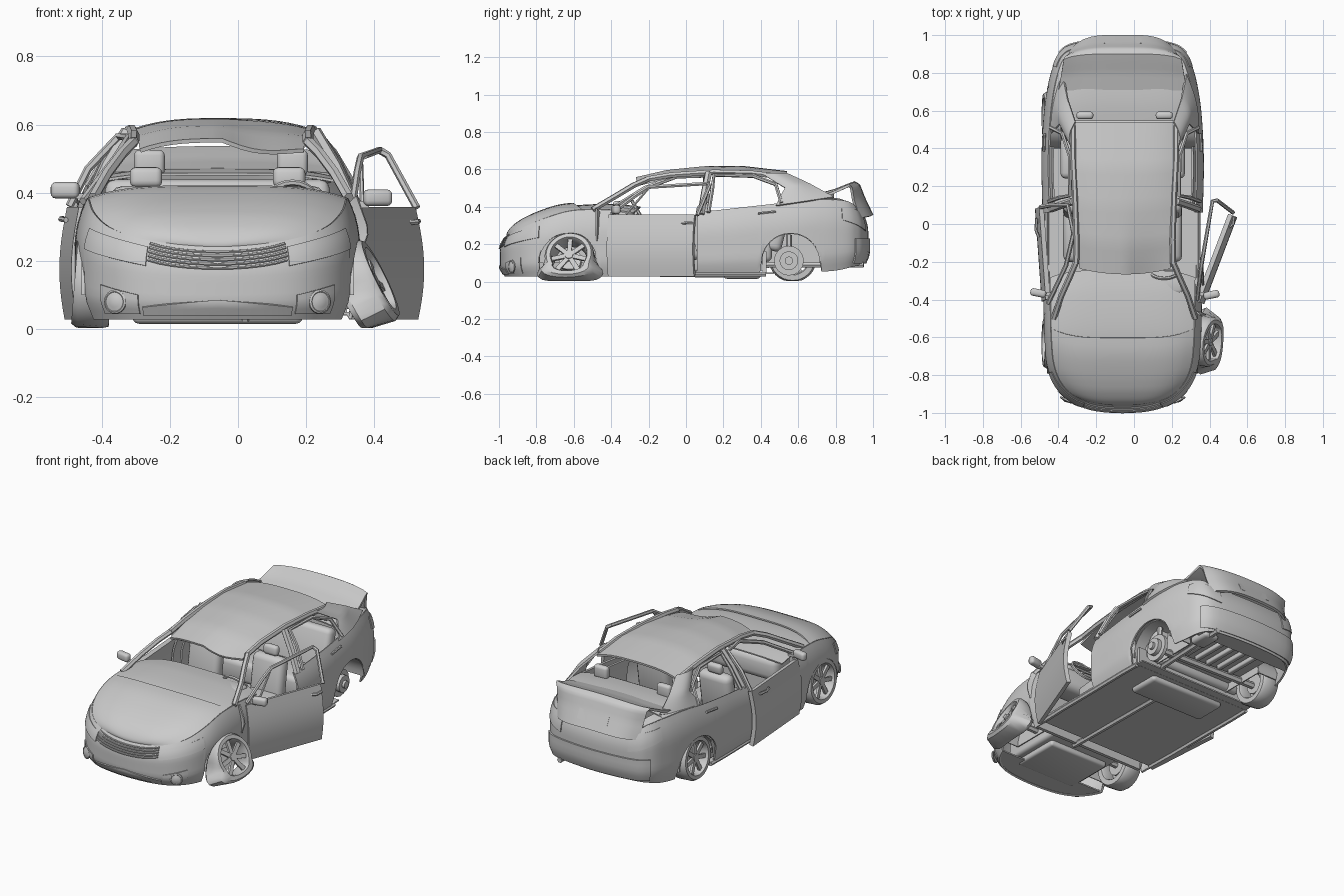
import bpy, bmesh, math
from mathutils import Vector, Matrix

old = bpy.data.objects.get("Cube")
if old:
    bpy.data.objects.remove(old, do_unlink=True)

paint = bpy.data.materials.new("plain grey")
paint.use_nodes = True
GREY = (0.6, 0.6, 0.6, 1)
paint.diffuse_color = GREY
paint.node_tree.nodes["Principled BSDF"].inputs["Base Color"].default_value = GREY
parts = []
CX = -0.06  # centre line of the body


def add(name, data):
    ob = bpy.data.objects.new(name, data)
    bpy.context.collection.objects.link(ob)
    data.materials.append(paint)
    parts.append(ob)
    return ob


def mesh_from(name, bm):
    me = bpy.data.meshes.new(name)
    bm.to_mesh(me)
    bm.free()
    return add(name, me)


def grid(name, f, nu, nv, thick=0.008, keep=None):
    """Sheet through f(a, b), a and b from 0 to 1."""
    bm = bmesh.new()
    vs = [[bm.verts.new(f(i / nu, j / nv)) for j in range(nv + 1)] for i in range(nu + 1)]
    for i in range(nu):
        for j in range(nv):
            if keep is None or keep((i + .5) / nu, (j + .5) / nv):
                bm.faces.new((vs[i][j], vs[i + 1][j], vs[i + 1][j + 1], vs[i][j + 1]))
    bmesh.ops.remove_doubles(bm, verts=bm.verts, dist=1e-5)
    bmesh.ops.delete(bm, geom=[v for v in bm.verts if not v.link_faces], context='VERTS')
    mod = mesh_from(name, bm).modifiers.new("thickness", 'SOLIDIFY')
    mod.thickness, mod.offset = thick, 0


def box(name, centre, size, bevel=0.0, tilt=0.0, yaw=0.0):
    bm = bmesh.new()
    bmesh.ops.create_cube(bm, size=1)
    turn = Matrix.Rotation(yaw, 4, 'Z') @ Matrix.Rotation(tilt, 4, 'X')
    bm.transform(Matrix.Translation(centre) @ turn @ Matrix.Diagonal((*size, 1)))
    ob = mesh_from(name, bm)
    if bevel:
        mod = ob.modifiers.new("round", 'BEVEL')
        mod.width, mod.segments = bevel, 3


def beam(name, pts, r=0.012, closed=False, sides=1):
    cu = bpy.data.curves.new(name, 'CURVE')
    cu.dimensions, cu.bevel_depth, cu.bevel_resolution = '3D', r, sides
    cu.use_fill_caps = True
    sp = cu.splines.new('POLY')
    sp.points.add(len(pts) - 1)
    for p, co in zip(sp.points, pts):
        p.co = (*co, 1)
    sp.use_cyclic_u = closed
    add(name, cu)


def ring(centre, r, axis, n=24):
    q = Vector(axis).to_track_quat('Z', 'Y')
    return [Vector(centre) + q @ Vector((r * math.cos(a), r * math.sin(a), 0))
            for a in (2 * math.pi * k / n for k in range(n))]


# Half plan outline from nose to tail: half width, y, top z, bottom z
PLAN = [(0, -.99, .24, .03), (.16, -.977, .25, .03), (.27, -.938, .27, .03),
        (.35, -.86, .3, .03), (.395, -.75, .34, .03), (.41, -.6, .378, .03),
        (.415, -.4, .38, .03), (.42, -.2, .358, .03), (.42, .06, .37, .03),
        (.425, .3, .395, .035), (.42, .48, .415, .035), (.405, .65, .435, .05),
        (.375, .8, .435, .06), (.33, .9, .42, .08), (.24, .95, .385, .09), (0, .97, .375, .09)]
N = len(PLAN) - 1
WHEELS = (-.63, .56)
ARCH = .158


def row(i):
    s = 1
    if i < 0:
        i, s = -i, -1
    if i > N:
        i, s = 2 * N - i, -s
    return Vector((PLAN[i][0] * s, *PLAN[i][1:]))


def plan(u):
    i = math.floor(u)
    t = u - i
    a, b, c, d = (row(i + k) for k in (-1, 0, 1, 2))
    return b + (c - a) * (t / 2) + (a * 2 - b * 5 + c * 4 - d) * (t * t / 2) \
        + (b * 3 - a - c * 3 + d) * (t ** 3 / 2)


def shell(u, z=None, off=0.0):
    """Point on the body side; u below 0 is the right half, z defaults to the top edge."""
    p, d = plan(u), plan(u + .02) - plan(u - .02)
    z = p[2] if z is None else z
    t = (z - p[3]) / (p[2] - p[3])
    off -= .025 * max(0, .2 - t) / .2 + .035 * max(0, t - .6) ** 2 / .16
    n = Vector((d[1], -d[0])).normalized()
    return Vector((CX + p[0] + n.x * off, p[1] + n.y * off, z))


def body(a, b):
    u = (a * 2 - 1) * N
    p = plan(u)
    low = p[3]
    for yc in WHEELS:
        if abs(p[1] - yc) < ARCH:
            low = max(low, .1 + math.sqrt(ARCH ** 2 - (p[1] - yc) ** 2))
    return shell(u, low + (p[2] - low) * b)


# Body shell with wheel arches and front doorways
def not_doorway(a, b):
    return not (6.1 < abs(a * 2 - 1) * N < 8 and b > .12)


grid("body_shell", body, N * 24, 12, .01, not_doorway)


def span(name, u0, u1, crown, sweep=0.0, z=None):
    """Panel stretched between the left and right edges of the shell."""
    def f(a, b):
        u, v = u0 + (u1 - u0) * a, b * 2 - 1
        p = shell(u, z).lerp(shell(-u, z), b)
        bulge = 1 - v ** 4
        return p + Vector((0, sweep * a * bulge, crown(a) * bulge))
    grid(name, f, 20, 20)


span("hood", 0, 5.25, lambda a: .036 * min(1, a * 1.8), -.05)
span("cowl", 4.8, 6.6, lambda a: .024 + .008 * a, .04)
span("rear_deck", 10.4, 12, lambda a: .03)
span("floor_pan", 6, 10, lambda a: 0, 0, .045)
span("front_undertray", 0, 3.6, lambda a: 0, 0, .04)
span("rear_undertray", 12.3, N, lambda a: .0, 0, .1)


def flange(a, b):
    u = 11.8 + (N - 11.8) * 2 * a
    return shell(u, None, -.06 * b) + Vector((0, 0, .01 * b))


grid("trunk_gutter", flange, 60, 2)


# Panel laid on the shell between two outline stations
def plate(name, u0, u1, lo, hi, off=.006, thick=.008):
    def f(a, b):
        u = u0 + (u1 - u0) * a
        return shell(u, lo(a) + (hi(a) - lo(a)) * b, off)
    grid(name, f, 16, 4, thick)


for s, side in ((1, "left"), (-1, "right")):
    plate(side + "_headlight", s * 1.4, s * 3.7, lambda a: .185 + .05 * a, lambda a: .24 + .055 * a)
    plate(side + "_tail_light", s * 12.3, s * 14.1, lambda a: .33 - .06 * a, lambda a: .4 - .03 * a)
    plate(side + "_fog_panel", s * 1.6, s * 2.8, lambda a: .045, lambda a: .1 + .03 * a)
    plate(side + "_rear_door_lining", s * 8.15, s * 9.6, lambda a: .06, lambda a: .355 + .03 * a, -.03, .01)
    spot = shell(s * 2.25, .08, .012)
    aim = Vector((s * .5, -1, 0)).to_track_quat('Z', 'Y')
    beam(side + "_fog_ring", ring(spot, .03, (s * .5, -1, 0)), .006, True)
    grid(side + "_fog_lens", lambda a, b, c=spot, q=aim: c + q @ Vector(
        (.03 * b * math.cos(a * 2 * math.pi), .03 * b * math.sin(a * 2 * math.pi), .008 * (1 - b))), 20, 2)
    beam(side + "_rear_handle", [shell(s * u, z, .012) for u, z in ((9.45, .365), (9.8, .372), (10, .375))], .007)
    beam(side + "_sill", [shell(s * u, .04, .0) for u in (6, 7, 8, 9, 9.7)], .014)
plate("lower_intake", -1.5, 1.5, lambda a: .04, lambda a: .085 - .04 * abs(a - .5))
plate("rear_bumper_lip", 13, 2 * N - 13, lambda a: .1, lambda a: .23, .008, .014)
for k in range(5):
    beam("grille_bar", [shell(i * .27, .178 + .012 * k + .025 * (i / 5) ** 2, .01)
                        for i in range(-5, 6)], .0045)

# Roof skin, pillars and rear quarter panels
ROOF = [(-.265, .55), (-.1, .588), (.1, .608), (.3, .61), (.54, .582)]


def roof_z(y):
    for (y0, z0), (y1, z1) in zip(ROOF, ROOF[1:]):
        if y <= y1 + 1e-6:
            return z0 + (z1 - z0) * (y - y0) / (y1 - y0)
    return ROOF[-1][1]


def roof(a, b):
    v = b * 2 - 1
    y = -.265 + .805 * a
    dent = .03 * (1 - a) ** 3 * math.sin(math.pi * max(0, v))
    return (CX + .013 + v * (.24 + .025 * a), y + .03 * v * v * (1 - a), roof_z(y) + .003 - .03 * abs(v) ** 3 - dent)


grid("roof", roof, 20, 16, .012)

for s, side in ((1, "left"), (-1, "right")):
    def at(h, y, z, s=s):
        return Vector((CX + .01 + s * h, y, z))

    beam(side + "_windscreen_pillar", [at(.375, -.5, .385), at(.335, -.38, .455), at(.29, -.28, .515),
                                       at(.256, -.2, .55)], .016)
    beam(side + "_roof_rail", [at(.256, -.21, .548), at(.255, -.08, .57), at(.262, .15, .585),
                               at(.272, .35, .58), at(.272, .52, .56)], .016)
    beam(side + "_middle_pillar", [at(.39, .08, .36), at(.335, .1, .48), at(.275, .12, .58)], .02)
    beam(side + "_rear_door_frame", [at(.4, .12, .37), at(.345, .14, .49), at(.29, .15, .57), at(.29, .36, .565),
                                     at(.33, .48, .52), at(.39, .51, .42)], .011)

    def quarter(a, b, at=at, s=s):
        front = (at(.275, .4, .58), at(.34, .53, .5), at(.39, .48, .405))
        rear = (at(.26, .54, .575), at(.3, .66, .52), at(.325, .79, .45))
        k = min(1, int(b * 2))
        t = b * 2 - k
        p, q = front[k].lerp(front[k + 1], t), rear[k].lerp(rear[k + 1], t)
        return p.lerp(q, a) + Vector((s * .02 * math.sin(math.pi * a), 0, 0))

    grid(side + "_rear_quarter", quarter, 10, 10, .012)


# Front doors: the left swung open, the right just ajar
def door(name, x0, x1, y0, y1, bulge, side):
    def f(a, b):
        out = bulge * math.sin(math.pi * min(1, b * .9 + .1))
        return (x0 + (x1 - x0) * a + side * out, y0 + (y1 - y0) * a - out * .4, .03 + .325 * b)
    grid(name, f, 8, 10, .025)


door("open_door", .335, .51, -.41, .05, .025, 1)
door("right_door", -.455, -.49, -.4, .09, .022, -1)
beam("right_door_frame", [(-.455, -.42, .375), (-.36, -.22, .5), (-.32, -.05, .562), (-.35, .1, .565),
                          (-.44, .1, .47), (-.495, .09, .36)], .012)
beam("right_door_handle", [(-.505, -.07, .32), (-.52, -.03, .322), (-.515, .03, .325)], .008)
box("right_mirror", (-.507, -.365, .407), (.085, .04, .048), .015, yaw=-.2)
box("right_mirror_arm", (-.455, -.37, .39), (.05, .02, .015))
beam("open_door_frame", [(.335, -.4, .36), (.35, -.27, .46), (.36, -.2, .505), (.415, .12, .525),
                         (.44, .125, .51), (.525, .06, .355)], .011)
beam("open_door_divider", [(.365, -.32, .36), (.36, -.2, .5)], .007)
beam("open_door_handle", [(.5, -.02, .312), (.525, 0, .314), (.53, .04, .316)], .008)
box("left_mirror", (.41, -.375, .385), (.085, .04, .048), .015, yaw=.2)
box("left_mirror_arm", (.365, -.37, .365), (.04, .02, .02))

# Torn flap of the left front wing, folded outward
grid("torn_wing", lambda a, b: (.325 + .06 * a * (1 - abs(b - .4)), -.46 - .02 * a, .2 + .17 * b + .02 * a), 4, 6)

# Trunk lid standing proud with its raised lip
LID = [(.71, .465), (.8, .49), (.9, .53), (.925, .515), (.95, .45), (.995, .355)]


def lid(a, b):
    k = min(len(LID) - 2, int(a * (len(LID) - 1)))
    t = a * (len(LID) - 1) - k
    y, z = (LID[k][i] + (LID[k + 1][i] - LID[k][i]) * t for i in (0, 1))
    v = b * 2 - 1
    return (CX + v * (.34 - .07 * a), y - .07 * a * v ** 4, z - .015 * v * v)


grid("trunk_lid", lid, 20, 16, .014)
box("number_recess", (CX, .967, .42), (.2, .008, .06), tilt=.45)


# Wheels, built about the x axis
def lathe(bm, prof, n=32):
    rings = [[bm.verts.new((x, r * math.cos(a), r * math.sin(a)))
              for a in (2 * math.pi * k / n for k in range(n))] for x, r in prof]
    for p, q in zip(rings, rings[1:]):
        for k in range(n):
            m = (k + 1) % n
            bm.faces.new((p[k], p[m], q[m], q[k]))


def wheel(name, centre, r, out, camber=0.0, yaw=0.0, flat=False):
    bm = bmesh.new()
    w = .055
    lathe(bm, [(-w, r * .7), (-w, r * .92), (-w * .7, r), (w * .7, r), (w, r * .92), (w, r * .76),
               (w * .8, r * .72), (-w * .8, r * .66), (-w, r * .7)])
    lathe(bm, [(w * .8, .001), (w * .8, r * .16), (w * .3, r * .2), (w * .3, .001)])
    lathe(bm, [(-w * .5, .001), (-w * .5, r * .45), (-w * .2, r * .45), (-w * .2, .001)])
    for k in range(7):
        got = bmesh.ops.create_cube(bm, size=1)["verts"]
        m = Matrix.Rotation(k * 2 * math.pi / 7, 4, 'X') @ Matrix.Translation((w * .6, 0, r * .44))
        bmesh.ops.transform(bm, verts=got, matrix=m @ Matrix.Diagonal((.014, .024, r * .56, 1)))
    if out < 0:
        bm.transform(Matrix.Rotation(math.pi, 4, 'Z'))
    bm.transform(Matrix.Translation(centre) @ Matrix.Rotation(yaw, 4, 'Z') @ Matrix.Rotation(camber, 4, 'Y'))
    for v in bm.verts:
        if flat and v.co.z < .1:  # burst tyre spread on the ground
            v.co.y += (v.co.y - centre[1]) * (.1 - v.co.z) * 11
        v.co.z = max(v.co.z, .003)
    bmesh.ops.recalc_face_normals(bm, faces=bm.faces)
    mesh_from(name, bm)


wheel("right_front_wheel", (-.425, -.63, .135), .135, -1, .08)
wheel("right_rear_wheel", (-.425, .57, .13), .13, -1, .08)
wheel("left_front_wheel", (.37, -.62, .125), .132, 1, -.45, -.15, True)

# Bare left rear hub with its strut
for name, x, r, depth in (("brake_disc", .29, .08, .02), ("brake_drum", .3, .05, .05), ("hub", .325, .022, .03)):
    beam(name, [(x - depth / 2, .55, .112), (x + depth / 2, .55, .112)], r, sides=6)
beam("strut", [(.28, .55, .12), (.27, .55, .25)], .016)
beam("rear_axle", [(-.4, .56, .12), (.29, .55, .11)], .02)
beam("front_axle", [(-.4, -.63, .13), (.34, -.62, .13)], .018)

# Wheel wells: an arched roof and an inner wall
for s in (1, -1):
    for yc in WHEELS:
        def arc(a, r, h, s=s, yc=yc):
            return (CX + s * h, yc - r * math.cos(math.pi * a), .1 + r * math.sin(math.pi * a))

        grid("wheel_well", lambda a, b: arc(a, ARCH, .25 + .15 * b), 16, 2, .006)
        grid("well_wall", lambda a, b: arc(a, ARCH * b, .25), 16, 2, .006)

# Underside: engine, rear floor, exhaust
box("engine_bay", (CX, -.68, .17), (.48, .4, .22), .02)
box("sump", (CX, -.7, .06), (.4, .3, .06), .015)
box("bulkhead", (CX, -.47, .2), (.74, .02, .32))
box("rear_floor", (CX, .66, .155), (.5, .52, .02))
box("rear_step", (CX, .42, .1), (.76, .02, .12))
for k in range(5):
    box("floor_rib", (CX - .16 + k * .08, .72, .135), (.03, .3, .03), .008)
box("fuel_tank", (CX, .3, .04), (.5, .2, .05), .02)
beam("exhaust_pipe", [(.02, -.5, .045), (.02, .2, .035), (.16, .45, .09), (.18, .95, .09)], .016)
box("silencer", (.17, .82, .1), (.1, .14, .05), .02)

# Cabin: dashboard, seats, steering wheel
box("dashboard", (CX, -.35, .31), (.7, .16, .14), .04)
box("instrument_hood", (.16, -.32, .38), (.2, .1, .05), .02)
box("console", (CX, -.1, .12), (.1, .45, .14), .02)
for x, side in ((.15, "left"), (-.27, "right")):
    box(side + "_seat_cushion", (x, -.06, .16), (.21, .28, .11), .035, .1)
    box(side + "_seat_back", (x, .08, .28), (.21, .08, .28), .035, -.15)
    box(side + "_headrest", (x, .105, .445), (.095, .04, .06), .018, -.1)
    box(side + "_rear_headrest", (x + .01, .575, .488), (.09, .04, .075), .016)
box("rear_bench", (CX, .35, .17), (.66, .22, .13), .03)
box("rear_bench_back", (CX, .5, .3), (.66, .08, .28), .03, -.25)
beam("steering_wheel", ring((.16, -.25, .365), .075, (0, .85, .5)), .009, True)
beam("steering_column", [(.16, -.36, .33), (.16, -.25, .365)], .016)
beam("steering_spoke", [(.09, -.25, .365), (.23, -.25, .365)], .008)

# Bake modifiers, then smooth with sharp edges kept
bpy.ops.object.select_all(action='DESELECT')
for ob in parts:
    ob.select_set(True)
bpy.context.view_layer.objects.active = parts[0]
bpy.ops.object.convert(target='MESH')
bpy.ops.object.shade_smooth_by_angle(angle=math.radians(35))
